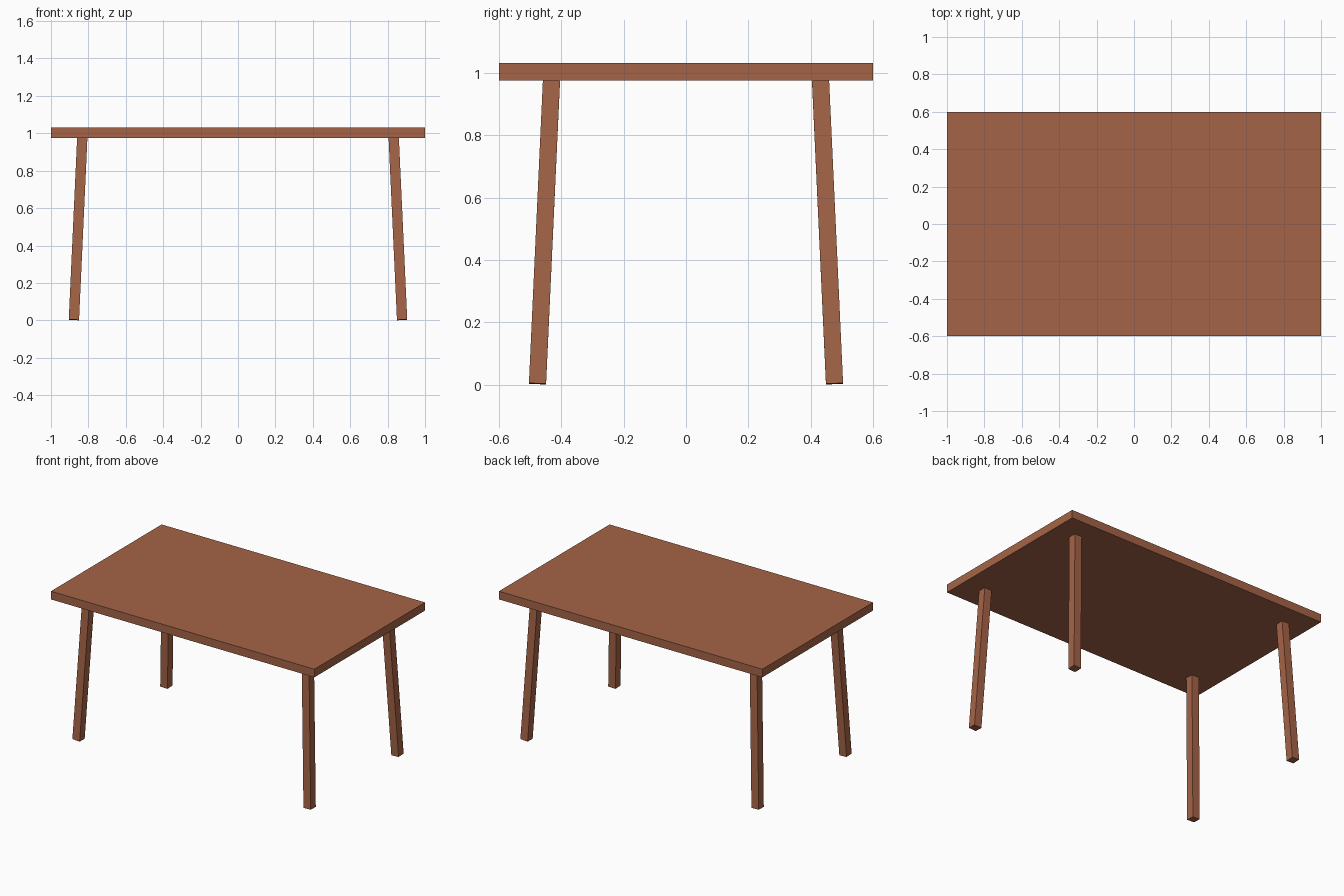
import bpy
from mathutils import Euler

if "Cube" in bpy.data.objects:
    bpy.data.objects.remove(bpy.data.objects["Cube"])

wood = bpy.data.materials.new("brown wood")
wood.diffuse_color = (0.376, 0.127, 0.063, 1.0)
wood.use_nodes = True
wood.node_tree.nodes["Principled BSDF"].inputs["Base Color"].default_value = wood.diffuse_color


def box(name, size, location, rotation=(0, 0, 0)):
    bpy.ops.mesh.primitive_cube_add(size=1, location=location, rotation=rotation)
    obj = bpy.context.object
    obj.name = name
    obj.scale = size
    obj.data.materials.append(wood)
    return obj


# Flat rectangular top
box("table_top", (2.0, 1.2, 0.056), (0, 0, 1.003))

# Four square legs, splayed outwards in both directions
SPLAY = 0.046
for sx, side in ((-1, "left"), (1, "right")):
    for sy, end in ((-1, "front"), (1, "back")):
        box(f"{end}_{side}_leg", (0.055, 0.055, 0.974),
            (sx * 0.855, sy * 0.454, 0.4885),
            Euler((sy * SPLAY, -sx * SPLAY, 0)))
